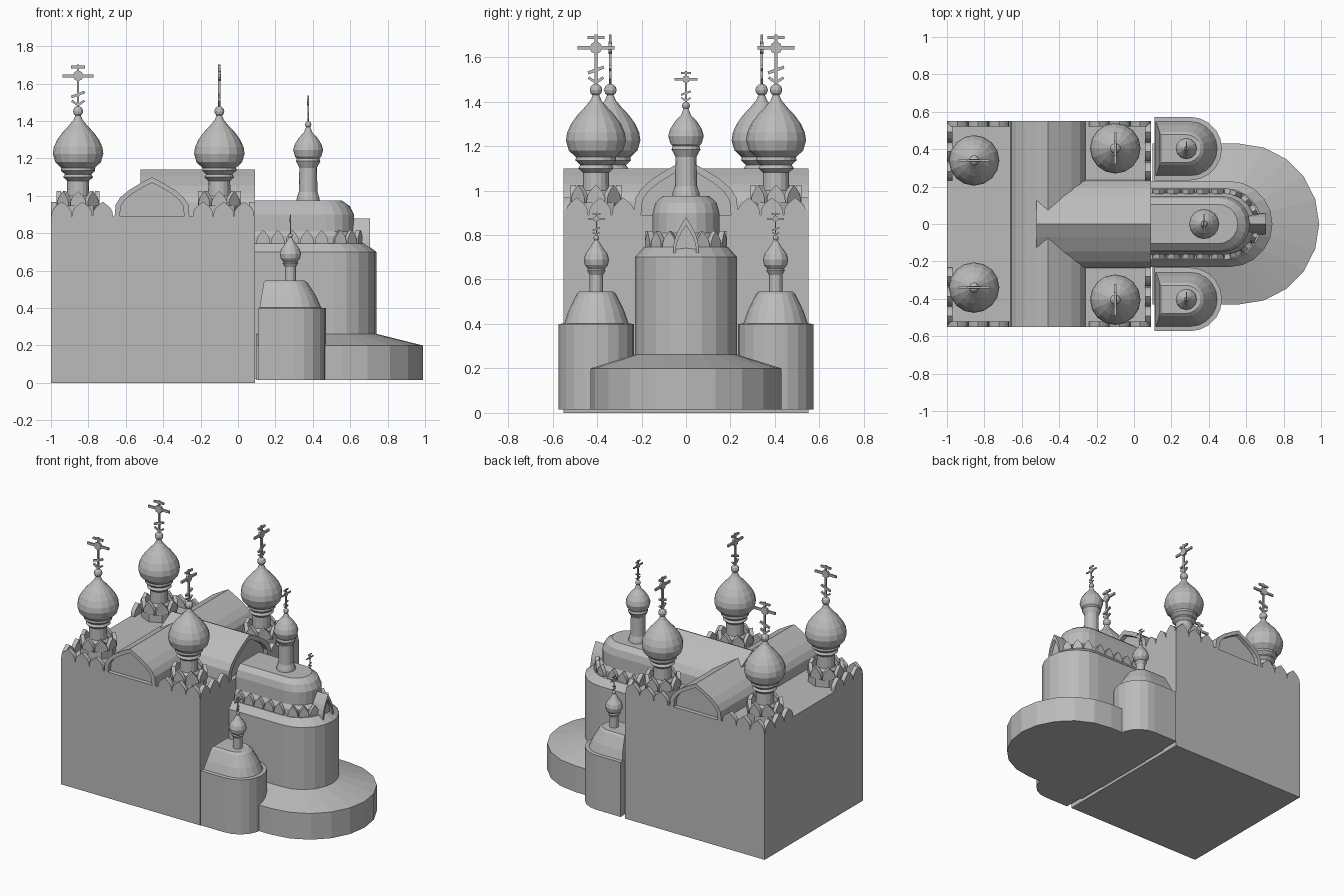
import bpy, bmesh, math
from mathutils import Matrix, Vector

if "Cube" in bpy.data.objects:
    bpy.data.objects.remove(bpy.data.objects["Cube"])

grey = bpy.data.materials.new("stone_grey")
grey.diffuse_color = (0.5, 0.5, 0.5, 1)
grey.use_nodes = True
grey.node_tree.nodes["Principled BSDF"].inputs["Base Color"].default_value = grey.diffuse_color


def finish(name, bm):
    bmesh.ops.recalc_face_normals(bm, faces=bm.faces)
    me = bpy.data.meshes.new(name)
    bm.to_mesh(me)
    bm.free()
    me.materials.append(grey)
    ob = bpy.data.objects.new(name, me)
    bpy.context.collection.objects.link(ob)
    return ob


def loft(bm, loops, caps=True):
    rows = [[bm.verts.new(p) for p in l] for l in loops]
    n = len(rows[0])
    for a, b in zip(rows, rows[1:]):
        for i in range(n):
            j = (i + 1) % n
            bm.faces.new((a[i], a[j], b[j], b[i]))
    if caps:
        bm.faces.new(rows[0][::-1])
        bm.faces.new(rows[-1])


def box(bm, lo, hi):
    c = [(lo[0], lo[1]), (hi[0], lo[1]), (hi[0], hi[1]), (lo[0], hi[1])]
    loft(bm, [[(x, y, z) for x, y in c] for z in (lo[2], hi[2])])


def lathe(bm, prof, x, y, n=16):
    loft(bm, [[(x + r * math.cos(2 * math.pi * i / n), y + r * math.sin(2 * math.pi * i / n), z)
               for i in range(n)] for r, z in prof])


def stadium(x0, cx, r, z, y0=0, n=10):
    arc = [(cx + r * math.cos(a), y0 + r * math.sin(a), z)
           for a in [math.pi * (i / n - 0.5) for i in range(n + 1)]]
    return [(x0, y0 - r, z)] + arc + [(x0, y0 + r, z)]


def keel(w, h):
    half = [(1, 0), (.97, .3), (.85, .48), (.63, .66), (.3, .85)]
    return [(x * w, z * h) for x, z in half] + [(0, h)] + [(-x * w, z * h) for x, z in half[::-1]]


def place(loc, angle):
    # local x = along the wall, local y = outward normal
    return Matrix.Translation(loc) @ Matrix.Rotation(angle, 4, 'Z')


def plate(bm, pts, y0, y1, M):
    loft(bm, [[M @ Vector((x, y, z)) for x, z in pts] for y in (y0, y1)])


def frame(bm, w, h, y0, y1, M, k=0.86):
    o, i = keel(w, h), keel(w * k, h * k)
    L = [[M @ Vector((x, y, z)) for x, z in p] for p, y in ((o, y0), (o, y1), (i, y1), (i, y0))]
    loft(bm, L + [L[0]], caps=False)


def cross(bm, loc, s, angle):
    M = place(loc, angle)
    t = 0.006 * s

    def bar(cx, cz, hw, hh, tilt=0):
        c, sn = math.cos(tilt), math.sin(tilt)
        pts = [(-hw, -hh), (hw, -hh), (hw, hh), (-hw, hh)]
        plate(bm, [((cx + x * c - z * sn) * s, (cz + x * sn + z * c) * s) for x, z in pts], -t, t, M)
    bar(0, .115, .006, .115)
    bar(0, .17, .083, .008)
    bar(0, .217, .038, .007)
    bar(0, .07, .038, .007, .35)
    bar(-.017, .025, .02, .006, -.6)
    bar(.017, .025, .02, .006, .6)
    plate(bm, [(.028 * s * math.cos(k * math.pi / 4), (.17 + .028 * math.sin(k * math.pi / 4)) * s)
               for k in range(8)], -t * 1.3, t * 1.3, M)


def ball(bm, x, y, z, r):
    bmesh.ops.create_uvsphere(bm, u_segments=10, v_segments=6, radius=r,
                              matrix=Matrix.Translation((x, y, z)))


# main block
bm = bmesh.new()
box(bm, (-1, -.55, 0), (.09, .55, .89))
finish("main_block", bm)

# crossing roof vaults with recessed gables
bm = bmesh.new()
M = place((-.46, 0, .89), 0)
plate(bm, keel(.2, .21), -.52, .52, M)
frame(bm, .2, .21, -.55, -.52, M)
frame(bm, .2, .21, .52, .55, M)
finish("cross_vault", bm)
bm = bmesh.new()
M = place((0, 0, .89), -math.pi / 2)
plate(bm, keel(.235, .25), -.52, .06, M)
frame(bm, .235, .25, .06, .092, M)
finish("long_vault", bm)

# four corner towers
onion = [(.055, 1.13), (.09, 1.15), (.122, 1.18), (.135, 1.225), (.13, 1.26), (.112, 1.3),
         (.083, 1.34), (.05, 1.375), (.025, 1.405), (.01, 1.44)]
neck = [(.075, .89), (.075, .98), (.06, 1.0), (.058, 1.08), (.08, 1.1), (.07, 1.115),
        (.092, 1.135), (.09, 1.15), (.05, 1.155)]
for x, ty, face in ((-.855, .34, 0), (-.1, .405, math.pi / 2)):
    for sy in (-1, 1):
        y = ty * sy
        tag = ("west" if x < -.5 else "east") + ("_front" if sy < 0 else "_rear")
        bm = bmesh.new()
        lathe(bm, neck, x, y)
        lathe(bm, onion, x, y)
        finish("tower_" + tag, bm)
        # gablets around the drum
        bm = bmesh.new()
        lathe(bm, [(.115, .89), (.115, .95), (.075, .975)], x, y, 8)
        for k in range(8):
            plate(bm, keel(.042, .08), .09, .115, place((x, y, .945), k * math.pi / 4))
        # gablets on the two outer wall edges
        xe = -1 if x < -.5 else .09
        sx = -1 if x < -.5 else 1
        for k in range(3):
            d = .057 + k * .11
            plate(bm, keel(.054, .078), -.03, 0,
                  place((xe - sx * d, sy * .55, .89), 0 if sy > 0 else math.pi))
            plate(bm, keel(.05, .078), -.03, 0,
                  place((xe, sy * (.545 - d * .95), .89), -sx * math.pi / 2))
        finish("gablets_" + tag, bm)
        bm = bmesh.new()
        ball(bm, x, y, 1.452, .028)
        cross(bm, (x, y, 1.472), 1, face)
        finish("cross_" + tag, bm)

# low ambulatory with sloping roof
bm = bmesh.new()
loft(bm, [stadium(.1, .56, .43, .015), stadium(.1, .56, .43, .2), stadium(.1, .51, .23, .262)])
finish("low_apse", bm)

# tall apse, its gablet row and upper drum
bm = bmesh.new()
loft(bm, [stadium(.09, .51, .23, .02), stadium(.09, .51, .23, .7), stadium(.09, .49, .19, .745)])
finish("tall_apse", bm)
bm = bmesh.new()
loft(bm, [stadium(.09, .48, .165, .74), stadium(.09, .48, .165, .785), stadium(.09, .47, .15, .81),
          stadium(.09, .47, .15, .9), stadium(.09, .46, .138, .945), stadium(.09, .45, .105, .975)])
finish("apse_drum", bm)
bm = bmesh.new()
for sy in (-1, 1):
    for k in range(5):
        plate(bm, keel(.036, .078), .16, .185,
              place((.135 + k * .078, 0, .74), 0 if sy > 0 else math.pi))
    for k in range(3):
        a = -math.pi / 2 + sy * (.42 + .4 * k)
        plate(bm, keel(.033, .078), .16, .185, place((.485, 0, .74), a))
finish("apse_gablets", bm)
bm = bmesh.new()
M = place((0, 0, .7), -math.pi / 2)
plate(bm, keel(.058, .18), .61, .685, M)
frame(bm, .058, .18, .685, .705, M, .8)
finish("apse_dormer", bm)

# apse cupola
bm = bmesh.new()
lathe(bm, [(.065, .96), (.06, .99), (.05, 1.02), (.047, 1.15), (.065, 1.185), (.06, 1.2)], .375, 0)
lathe(bm, [(.05, 1.19), (.07, 1.21), (.08, 1.245), (.072, 1.275), (.05, 1.31), (.022, 1.34),
           (.008, 1.375)], .375, 0)
ball(bm, .375, 0, 1.382, .018)
cross(bm, (.375, 0, 1.395), .62, math.pi / 2)
finish("apse_cupola", bm)

# two side chapels with cupolas
for sy, tag in ((-1, "front"), (1, "rear")):
    y = .403 * sy
    bm = bmesh.new()
    loft(bm, [stadium(.11, .30, .17, .015, y), stadium(.11, .30, .17, .4, y),
              stadium(.115, .30, .145, .402, y), stadium(.125, .295, .125, .46, y),
              stadium(.137, .285, .088, .535, y), stadium(.145, .28, .075, .547, y)])
    finish("side_chapel_" + tag, bm)
    bm = bmesh.new()
    lathe(bm, [(.03, .54), (.03, .62), (.042, .64), (.035, .65)], .28, y, 12)
    lathe(bm, [(.035, .645), (.052, .665), (.057, .69), (.05, .715), (.03, .742), (.006, .78)],
          .28, y, 12)
    ball(bm, .28, y, .786, .013)
    cross(bm, (.28, y, .795), .46, math.pi / 2)
    finish("chapel_cupola_" + tag, bm)
